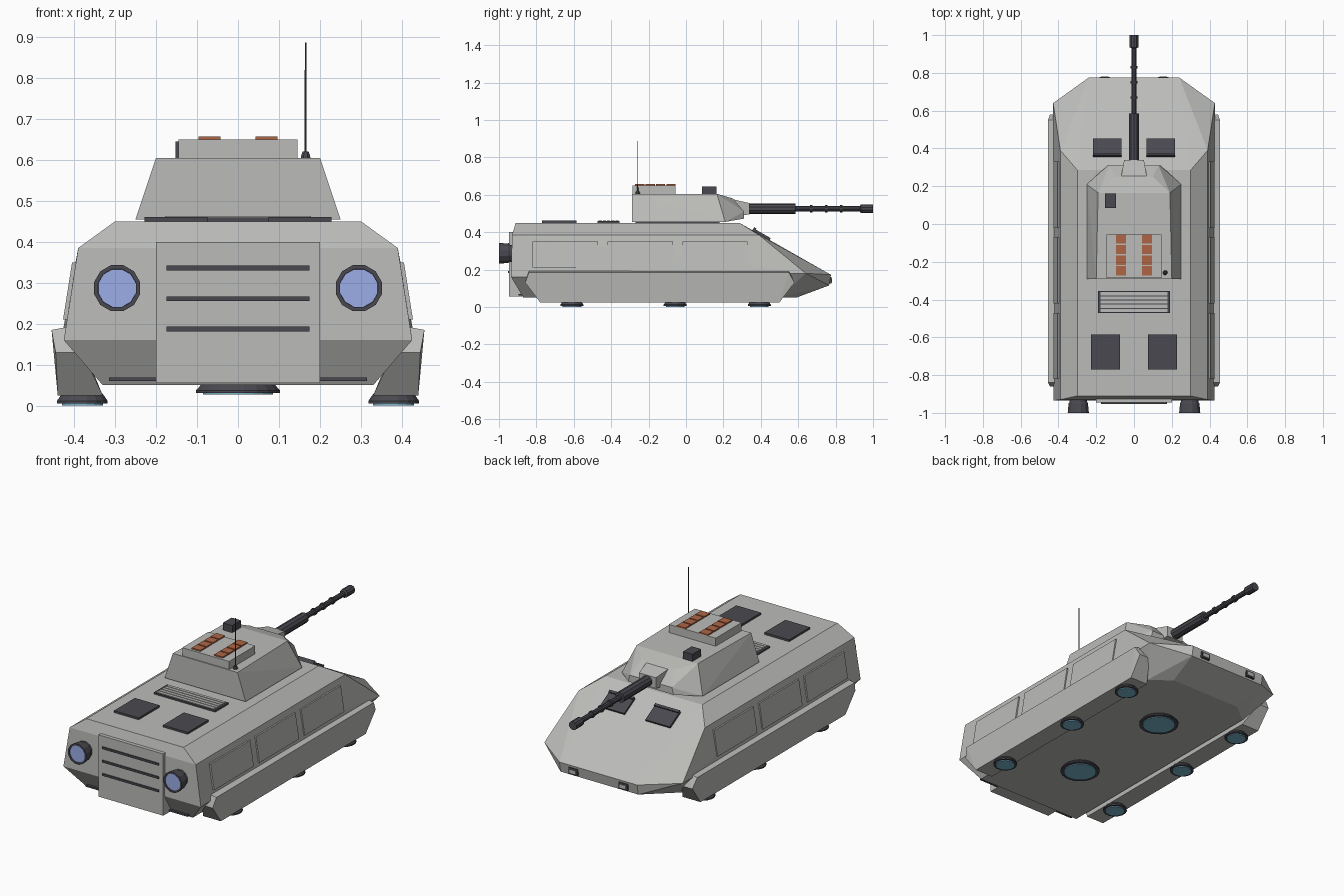
import bpy, bmesh, math
from mathutils import Vector, Matrix


def material(name, rgb):
    m = bpy.data.materials.new(name)
    m.diffuse_color = (*rgb, 1)
    return m


GREY = material("armour grey", (0.50, 0.50, 0.485))
DARK = material("dark metal", (0.068, 0.066, 0.080))
ORANGE = material("orange cells", (0.42, 0.13, 0.06))
ENGINE = material("engine glow", (0.33, 0.42, 0.80))
HOVER = material("hover glow", (0.20, 0.46, 0.62))


def finish(bm, name, mat):
    bmesh.ops.recalc_face_normals(bm, faces=bm.faces[:])
    me = bpy.data.meshes.new(name)
    bm.to_mesh(me)
    bm.free()
    me.materials.append(mat)
    ob = bpy.data.objects.new(name, me)
    bpy.context.collection.objects.link(ob)
    return ob


def solid(name, pts, mat=GREY):
    """Faceted convex part from its corner points."""
    bm = bmesh.new()
    vs = [bm.verts.new(p) for p in pts]
    res = bmesh.ops.convex_hull(bm, input=vs)
    loose = [v for v in bm.verts if not v.link_faces]
    bmesh.ops.delete(bm, geom=loose, context='VERTS')
    bmesh.ops.dissolve_limit(bm, angle_limit=math.radians(1),
                             verts=bm.verts[:], edges=bm.edges[:])
    return finish(bm, name, mat)


def mirrored(pts):
    return [(s * x, y, z) for x, y, z in pts for s in (1, -1)]


def box(name, x, y, z, mat=GREY):
    return solid(name, [(a, b, c) for a in x for b in y for c in z], mat)


def lathe(name, centre, axis, profile, mat, sides=12):
    """Closed turned part: profile is (distance along axis, radius)."""
    bm = bmesh.new()
    rot = Vector((0, 0, 1)).rotation_difference(Vector(axis)).to_matrix()
    rings = []
    for h, r in profile:
        ring = []
        for i in range(sides):
            a = 2 * math.pi * (i + 0.5) / sides
            p = rot @ Vector((r * math.cos(a), r * math.sin(a), h))
            ring.append(bm.verts.new(p + Vector(centre)))
        rings.append(ring)
    for lo, hi in zip(rings, rings[1:]):
        for i in range(sides):
            j = (i + 1) % sides
            bm.faces.new((lo[i], lo[j], hi[j], hi[i]))
    bm.faces.new(rings[0])
    bm.faces.new(rings[-1])
    ob = finish(bm, name, mat)
    return ob


# Main hull
solid("hull", mirrored([
    (0.30, -0.91, 0.45), (0.39, -0.93, 0.385), (0.425, -0.935, 0.16), (0.33, -0.87, 0.05),
    (0.30, 0.285, 0.45), (0.39, 0.39, 0.385), (0.428, 0.64, 0.18), (0.24, 0.775, 0.172),
    (0.24, 0.765, 0.115), (0.33, 0.50, 0.05), (0.22, 0.59, 0.05)]))

# Side skirts and raised side panels
for s, side in ((1, "right"), (-1, "left")):
    solid("skirt_" + side, [(s * x, y, z) for x, y, z in [
        (0.33, -0.78, 0.025), (0.44, -0.78, 0.025), (0.33, 0.50, 0.025), (0.44, 0.50, 0.025),
        (0.455, -0.84, 0.185), (0.455, 0.55, 0.185), (0.40, -0.84, 0.195), (0.40, 0.55, 0.195),
        (0.445, -0.86, 0.13), (0.445, 0.58, 0.13), (0.38, -0.86, 0.13), (0.38, 0.58, 0.13)]])
    for k in range(3):
        y0 = -0.82 + 0.40 * k
        solid("side_panel_" + side, [(s * x, y, z) for y in (y0, y0 + 0.35)
                                     for x, z in ((0.38, 0.35), (0.405, 0.35),
                                                  (0.40, 0.21), (0.427, 0.21))])

# Rear door with slots
box("rear_door", (-0.20, 0.20), (-0.946, -0.86), (0.055, 0.40))
for z in (0.187, 0.261, 0.336):
    box("door_slot", (-0.175, 0.175), (-0.952, -0.94), (z - 0.006, z + 0.006), DARK)

for s in (1, -1):
    # Rear lower strips
    box("rear_strip", (s * 0.20, s * 0.315), (-0.895, -0.86), (0.06, 0.069), DARK)

    # Rear engines
    lathe("engine", (s * 0.295, -0.92, 0.287), (0, -1, 0),
          [(0, 0.047), (0.02, 0.047), (0.03, 0.053), (0.08, 0.058), (0.08, 0.048), (0.073, 0.047)],
          DARK)
    lathe("engine_glow", (s * 0.295, -0.99, 0.287), (0, -1, 0),
          [(0, 0.0475), (0.006, 0.0475)], ENGINE)

    # Deck hatches at the rear
    box("rear_hatch", (s * 0.075, s * 0.228), (-0.77, -0.585), (0.445, 0.461), DARK)

    # Hatches lying on the sloped front plate
    tilt = Matrix.Rotation(math.atan2(-0.278, 0.49), 4, 'X')
    for name, y, h in (("slope_hatch", (-0.052, 0.052), 0.010), ("hatch_lip", (-0.054, -0.040), 0.017)):
        ob = box(name, (s * 0.065, s * 0.217), y, (-0.01, h), DARK)
        ob.data.transform(Matrix.Translation((0, 0.403, 0.385)) @ tilt)

    # Nose lamps
    box("nose_lamp_frame", (s * 0.127, s * 0.183), (0.755, 0.778), (0.125, 0.160), DARK)
    box("nose_lamp", (s * 0.136, s * 0.174), (0.755, 0.781), (0.132, 0.151), GREY)

    # Hover pads along the skirts
    for y in (-0.61, -0.058, 0.392):
        lathe("hover_pad", (s * 0.38, y, 0), (0, 0, 1),
              [(0.005, 0.063), (0.012, 0.063), (0.03, 0.05)], DARK, 16)
        lathe("hover_pad_glow", (s * 0.38, y, 0), (0, 0, 1),
              [(0, 0.051), (0.008, 0.051)], HOVER, 16)

# Large belly pads
for y in (-0.445, 0.205):
    lathe("belly_pad", (0, y, 0), (0, 0, 1),
          [(0.031, 0.104), (0.037, 0.104), (0.055, 0.088)], DARK, 20)
    lathe("belly_pad_glow", (0, y, 0), (0, 0, 1),
          [(0.027, 0.086), (0.034, 0.086)], HOVER, 20)

# Deck grille
box("grille_base", (-0.19, 0.19), (-0.472, -0.355), (0.445, 0.459), DARK)
for k in range(5):
    y = -0.458 + 0.0222 * k
    box("grille_slat", (-0.178, 0.178), (y - 0.0085, y + 0.0085), (0.45, 0.463), GREY)

# Turret
solid("turret", mirrored([
    (0.25, -0.29, 0.455), (0.25, 0.21, 0.455), (0.14, 0.31, 0.472), (0.13, 0.31, 0.51),
    (0.20, -0.29, 0.605), (0.19, 0.165, 0.605), (0.10, 0.25, 0.58)]))
box("turret_ring", (-0.225, 0.225), (-0.27, 0.18), (0.445, 0.46), DARK)
solid("gun_mantlet", mirrored([
    (0.07, 0.24, 0.48), (0.07, 0.24, 0.578), (0.052, 0.34, 0.495), (0.052, 0.34, 0.555)]))

# Gun barrel with sleeve, rings and muzzle
barrel = [(0.30, 0.029), (0.585, 0.029), (0.585, 0.014)]
for y in (0.67, 0.75, 0.83):
    barrel += [(y - 0.006, 0.014), (y - 0.006, 0.019), (y + 0.006, 0.019), (y + 0.006, 0.014)]
barrel += [(0.93, 0.014), (0.935, 0.024), (1.0, 0.024)]
lathe("gun_barrel", (0, 0, 0.525), (0, 1, 0), barrel, DARK, 10)

# Roof box with two rows of orange cells
box("roof_box", (-0.145, 0.145), (-0.285, -0.055), (0.60, 0.65))
for s in (1, -1):
    for k in range(4):
        y = -0.272 + 0.056 * k
        box("roof_cell", (s * 0.043, s * 0.096), (y, y + 0.049), (0.649, 0.657), ORANGE)

# Sight and antenna
box("sight", (-0.153, -0.095), (0.085, 0.162), (0.60, 0.645), DARK)
lathe("antenna", (0.165, -0.258, 0), (0, 0, 1),
      [(0.60, 0.013), (0.61, 0.012), (0.62, 0.008), (0.62, 0.003), (0.887, 0.002)], DARK, 8)
